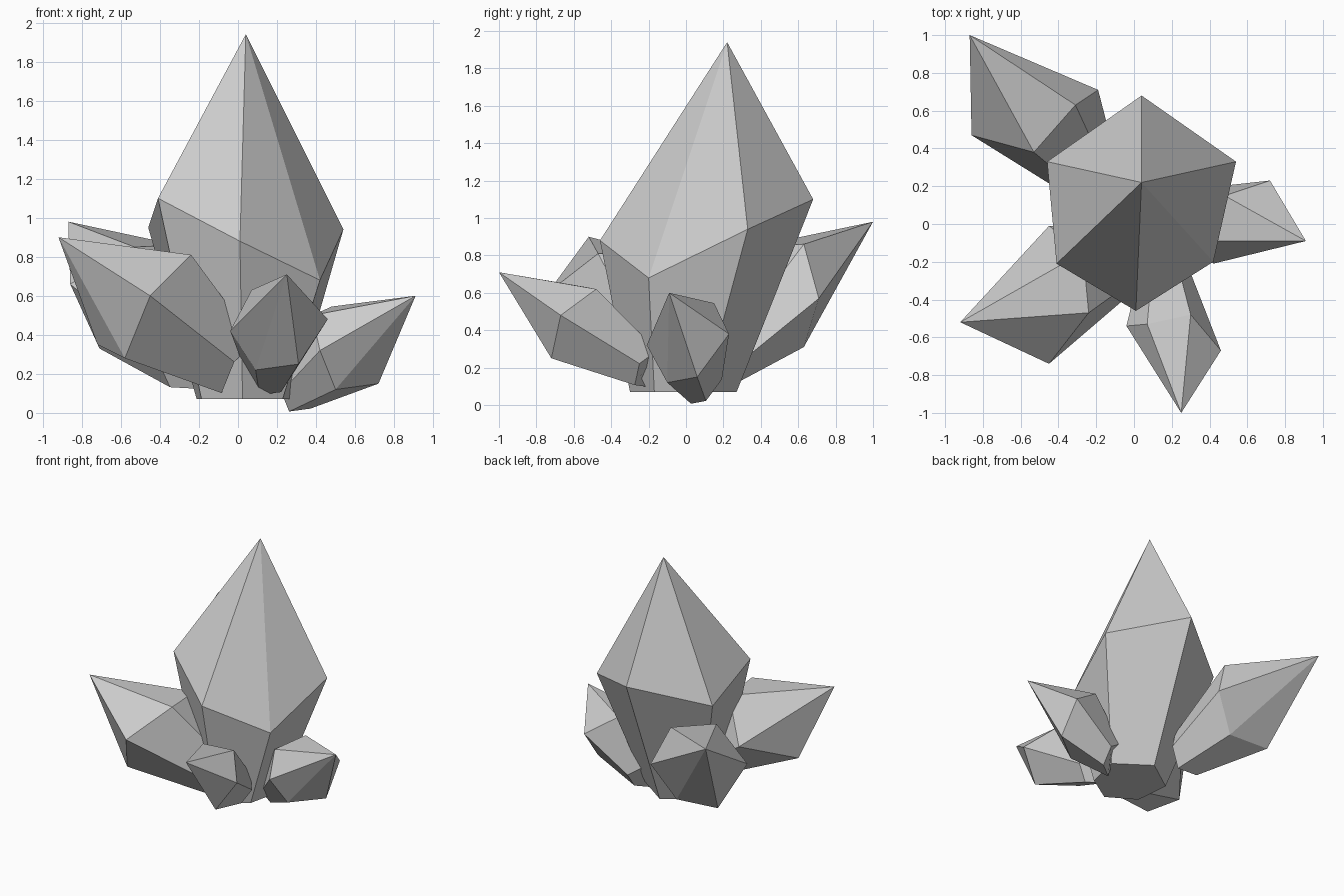
import bpy, bmesh
from mathutils import Vector

if "Cube" in bpy.data.objects:
    bpy.data.objects.remove(bpy.data.objects["Cube"])


def crystal(name, tip, shoulder, base, taper=0.5, flat=False):
    """Six-sided crystal: tip, shoulder ring, and a smaller copy of the ring at the base."""
    ring = [Vector(p) for p in shoulder]
    centre = sum(ring, Vector()) / len(ring)
    foot = []
    for p in ring:
        offset = (p - centre) * taper
        if flat:
            offset.z = 0
        foot.append(Vector(base) + offset)

    bm = bmesh.new()
    top = bm.verts.new(tip)
    upper = [bm.verts.new(p) for p in ring]
    lower = [bm.verts.new(p) for p in foot]
    n = len(ring)
    for i in range(n):
        j = (i + 1) % n
        bm.faces.new((top, upper[i], upper[j]))
        bm.faces.new((upper[i], lower[i], lower[j], upper[j]))
    bm.faces.new(lower)
    bmesh.ops.recalc_face_normals(bm, faces=bm.faces[:])
    mesh = bpy.data.meshes.new(name)
    bm.to_mesh(mesh)
    bm.free()
    obj = bpy.data.objects.new(name, mesh)
    bpy.context.collection.objects.link(obj)
    return obj


# Tall central crystal, with a level base
crystal("main_crystal", (0.04, 0.22, 1.94),
        [(0.04, 0.68, 1.10), (0.54, 0.33, 0.94), (0.42, -0.20, 0.68),
         (0.01, -0.46, 0.88), (-0.41, -0.21, 1.10), (-0.46, 0.33, 0.95)],
        (0.03, -0.03, 0.07), flat=True)

# Leaning crystals around it
crystal("back_left_crystal", (-0.87, 1.00, 0.98),
        [(-0.31, 0.63, 0.86), (-0.19, 0.71, 0.57), (-0.36, 0.63, 0.31),
         (-0.71, 0.62, 0.33), (-0.86, 0.47, 0.66), (-0.53, 0.38, 0.85)],
        (-0.24, 0.25, 0.265))

crystal("front_left_crystal", (-0.92, -0.52, 0.90),
        [(-0.24, -0.47, 0.81), (-0.45, -0.74, 0.60), (-0.58, -0.54, 0.28),
         (-0.72, -0.36, 0.35), (-0.45, -0.01, 0.50), (-0.27, -0.15, 0.80)],
        (-0.02, -0.19, 0.24))

crystal("front_crystal", (0.25, -1.00, 0.71),
        [(0.07, -0.53, 0.63), (0.30, -0.48, 0.62), (0.46, -0.67, 0.48),
         (0.31, -0.72, 0.25), (0.09, -0.49, 0.22), (-0.04, -0.54, 0.42)],
        (0.165, -0.20, 0.20))

crystal("right_crystal", (0.91, -0.09, 0.60),
        [(0.48, 0.15, 0.545), (0.72, 0.23, 0.38), (0.72, 0.06, 0.15),
         (0.50, -0.10, 0.12), (0.42, -0.21, 0.32), (0.38, -0.09, 0.50)],
        (0.28, 0.08, 0.115))
